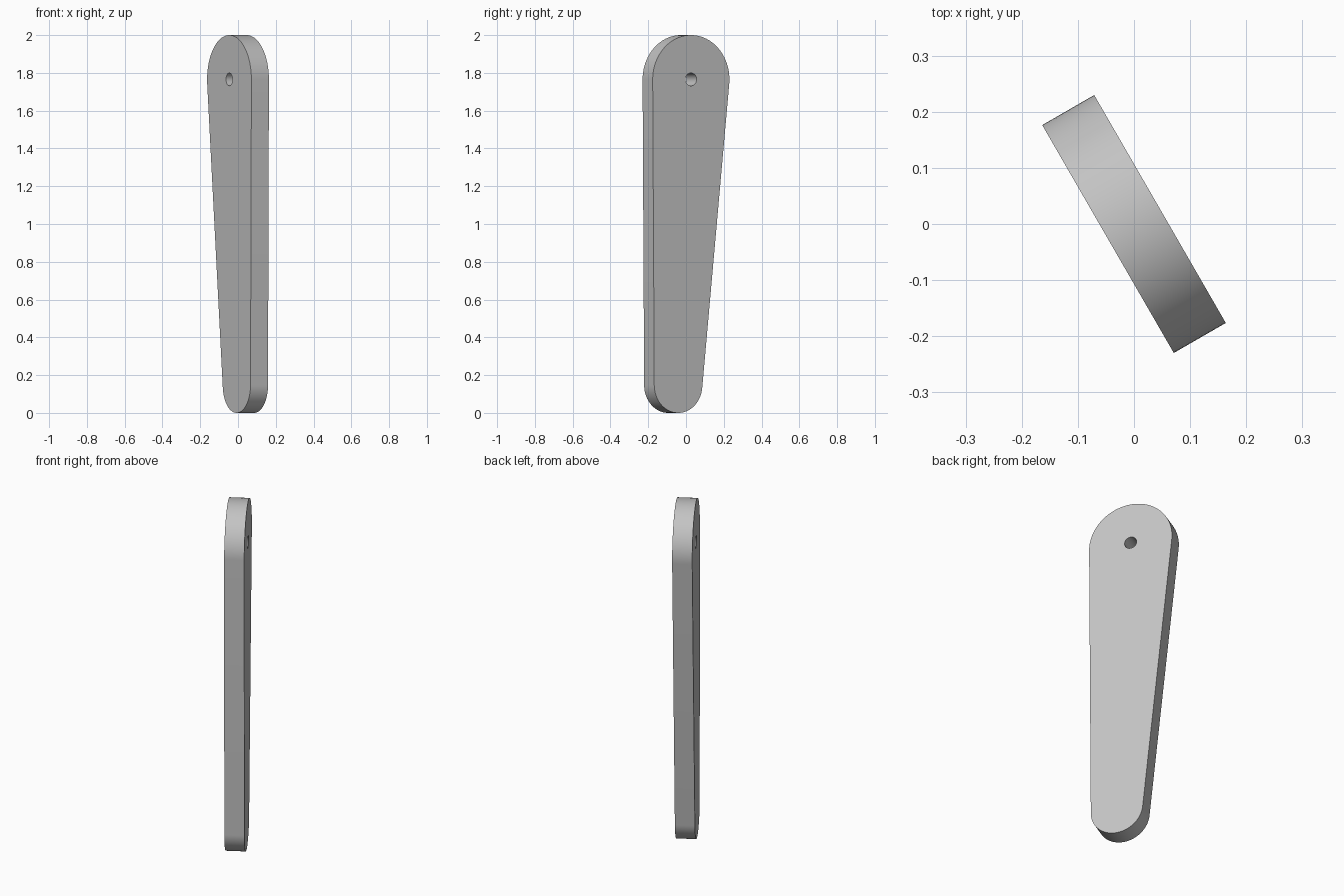
import bpy, bmesh, math
from mathutils import Matrix, Vector

if "Cube" in bpy.data.objects:
    bpy.data.objects.remove(bpy.data.objects["Cube"], do_unlink=True)

THICK = 0.107
TOP_R, LOW_R, HOLE_R = 0.2345, 0.147, 0.034
TOP = Vector((0, 2 - TOP_R))
LOW = Vector((0.078, LOW_R))


def arc(center, radius, start, end, steps):
    """Points on an arc in the XZ plane, both ends included."""
    pts = []
    for i in range(steps + 1):
        t = start + (end - start) * i / steps
        pts.append((center.x + radius * math.cos(t), -THICK / 2,
                    center.y + radius * math.sin(t)))
    return pts


def loop_edges(bm, pts):
    verts = [bm.verts.new(p) for p in pts]
    return [bm.edges.new((v, verts[i - 1])) for i, v in enumerate(verts)]


# Outline: two circles of different size joined by tangent lines
axis = TOP - LOW
lean = math.atan2(axis.y, axis.x)
spread = math.acos((LOW_R - TOP_R) / axis.length)
outline = arc(TOP, TOP_R, lean - spread, lean + spread, 56)
outline += arc(LOW, LOW_R, lean + spread, lean + math.tau - spread, 48)
hole = arc(TOP, HOLE_R, 0, math.tau, 40)[:-1]

# Plate with a through hole
bm = bmesh.new()
edges = loop_edges(bm, outline) + loop_edges(bm, hole)
bmesh.ops.triangle_fill(bm, edges=edges, use_beauty=True)
solid = bmesh.ops.extrude_face_region(bm, geom=bm.faces[:])
moved = [g for g in solid["geom"] if isinstance(g, bmesh.types.BMVert)]
bmesh.ops.translate(bm, verts=moved, vec=(0, THICK, 0))
bmesh.ops.recalc_face_normals(bm, faces=bm.faces[:])
bm.transform(Matrix.Rotation(math.radians(-60), 4, "Z"))

mesh = bpy.data.meshes.new("tapered_arm")
bm.to_mesh(mesh)
bm.free()
arm = bpy.data.objects.new("tapered_arm", mesh)
bpy.context.collection.objects.link(arm)

# Plain grey finish
grey = bpy.data.materials.new("plain_grey")
grey.use_nodes = True
color = (0.55, 0.55, 0.55, 1)
grey.diffuse_color = color
grey.node_tree.nodes["Principled BSDF"].inputs["Base Color"].default_value = color
mesh.materials.append(grey)

bpy.ops.object.select_all(action="DESELECT")
arm.select_set(True)
bpy.context.view_layer.objects.active = arm
bpy.ops.object.shade_smooth_by_angle(angle=math.radians(30))
